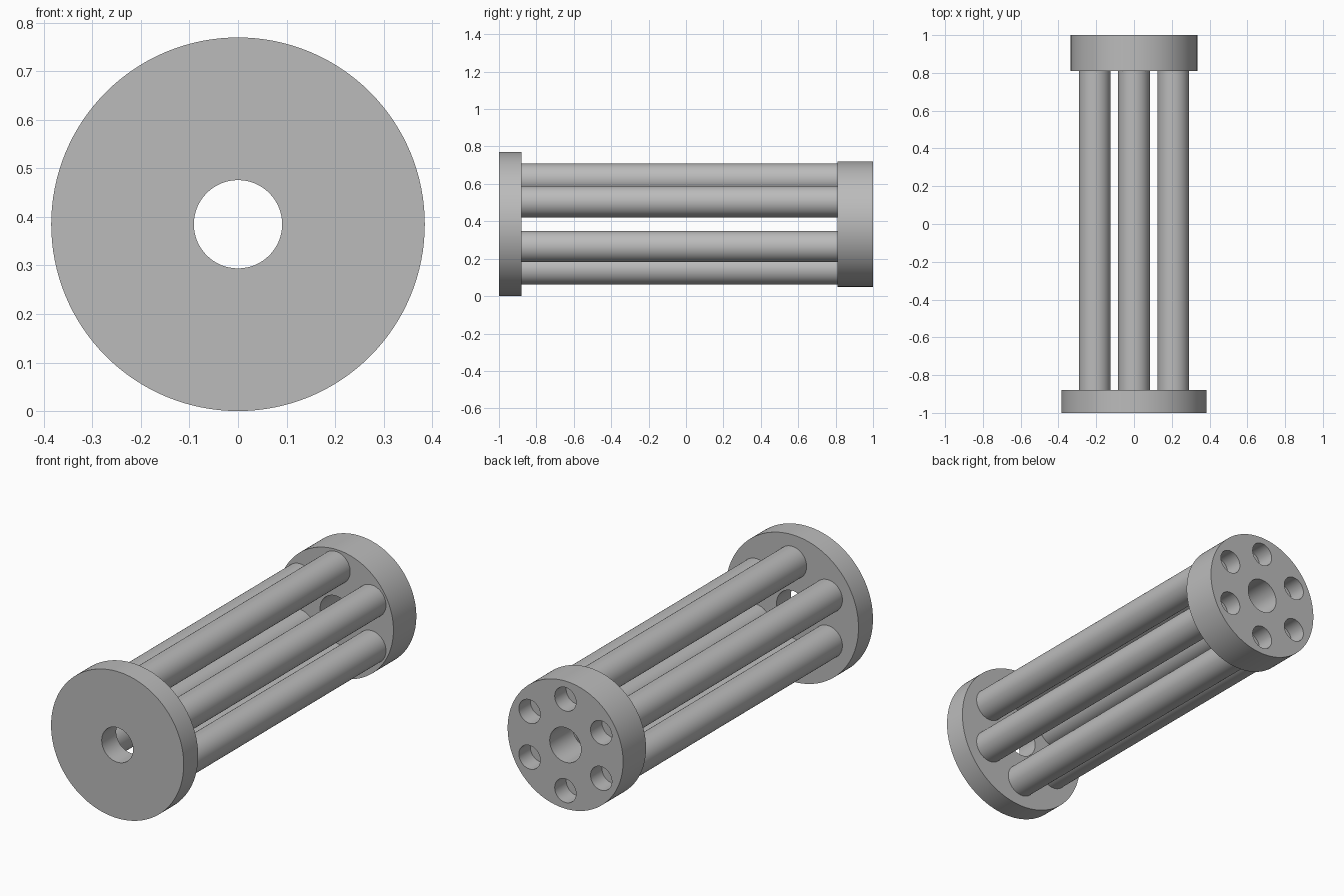
import bpy
import math

cube = bpy.data.objects.get("Cube")
if cube:
    bpy.data.objects.remove(cube, do_unlink=True)

AXIS_Z = 0.385       # height of the main axis
FRONT, FRONT_IN = -1.0, -0.88
BACK_IN, BACK = 0.81, 1.0
RING = 0.24          # radius of the rod circle
BORE = 0.091

grey = bpy.data.materials.new("plain_grey")
grey.use_nodes = True
colour = (0.5, 0.5, 0.5, 1)
grey.diffuse_color = colour
grey.node_tree.nodes["Principled BSDF"].inputs["Base Color"].default_value = colour


def cylinder(name, radius, y0, y1, x=0.0, z=0.0, sides=96):
    """Cylinder along y, placed relative to the main axis."""
    bpy.ops.mesh.primitive_cylinder_add(
        vertices=sides, radius=radius, depth=y1 - y0,
        location=(x, (y0 + y1) / 2, AXIS_Z + z), rotation=(math.pi / 2, 0, 0))
    obj = bpy.context.object
    obj.name = name
    obj.data.materials.append(grey)
    return obj


def drill(target, cutter):
    """Subtract the cutter from the target, then remove the cutter."""
    mod = target.modifiers.new("hole", "BOOLEAN")
    mod.operation = "DIFFERENCE"
    mod.solver = "EXACT"
    mod.object = cutter
    bpy.context.view_layer.objects.active = target
    bpy.ops.object.modifier_apply(modifier=mod.name)
    bpy.data.objects.remove(cutter, do_unlink=True)


def smooth(obj):
    bpy.ops.object.select_all(action="DESELECT")
    obj.select_set(True)
    bpy.context.view_layer.objects.active = obj
    bpy.ops.object.shade_smooth_by_angle(angle=math.radians(30))


# Six rod positions, the first straight above the axis
spots = [(RING * math.sin(a), RING * math.cos(a))
         for a in (i * math.pi / 3 for i in range(6))]

# End flanges with a central bore
front_flange = cylinder("front_flange", 0.385, FRONT, FRONT_IN, sides=128)
back_flange = cylinder("back_flange", 0.335, BACK_IN, BACK, sides=128)
for flange, y0, y1 in ((front_flange, FRONT, FRONT_IN), (back_flange, BACK_IN, BACK)):
    drill(flange, cylinder("bore_cutter", BORE, y0 - 0.1, y1 + 0.1, sides=64))

# Blind holes in the back face, in line with the rods
for x, z in spots:
    drill(back_flange, cylinder("hole_cutter", 0.062, BACK - 0.095, BACK + 0.1, x, z, 48))

smooth(front_flange)
smooth(back_flange)

# Rods joining the flanges
for i, (x, z) in enumerate(spots):
    smooth(cylinder(f"rod_{i + 1}", 0.084, FRONT_IN, BACK_IN, x, z, 64))
